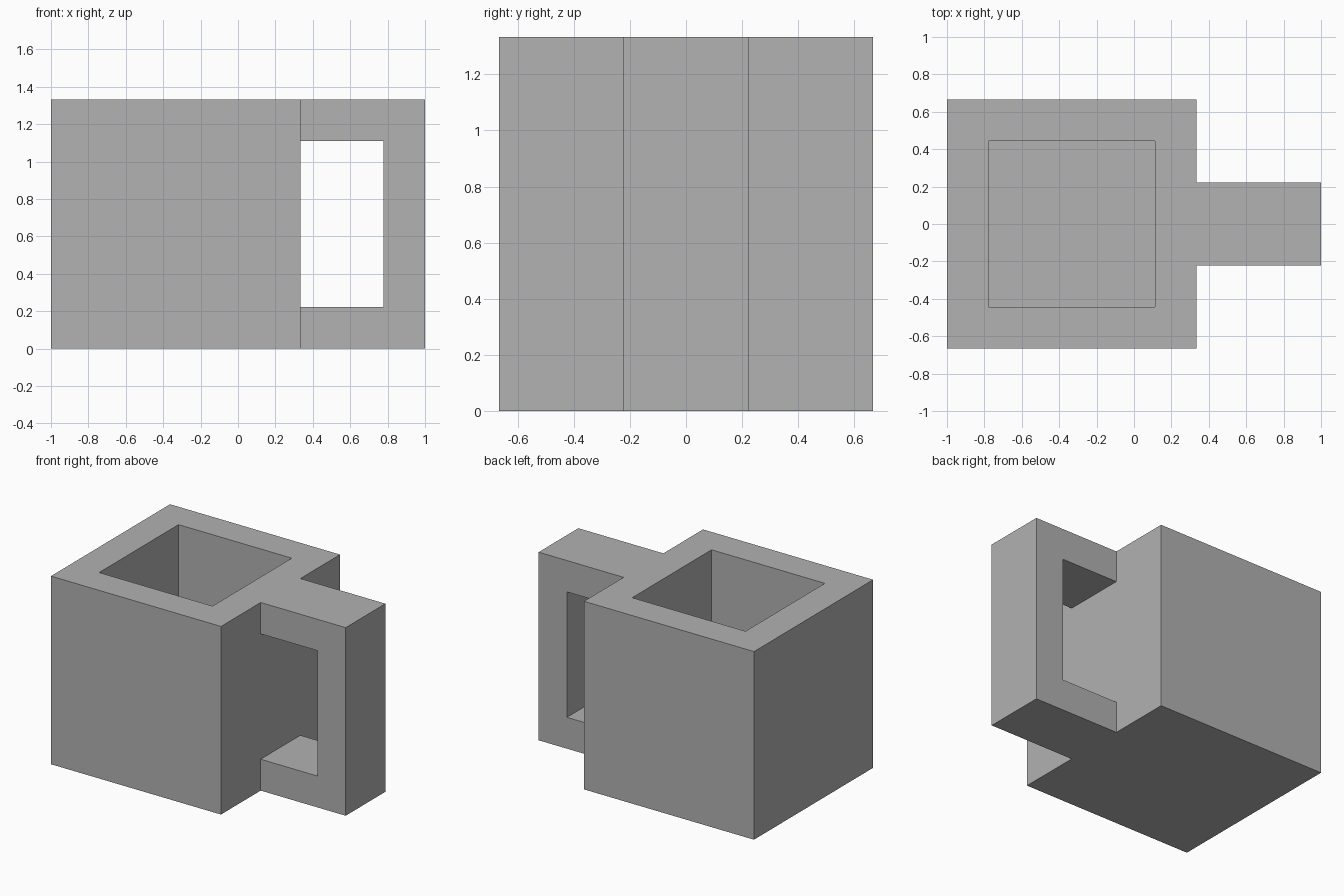
import bpy
import bmesh
from mathutils import Matrix, Vector

default_cube = bpy.data.objects.get("Cube")
if default_cube:
    bpy.data.objects.remove(default_cube, do_unlink=True)

U = 2 / 9            # wall thickness, the module of the whole mug
HEIGHT = 6 * U
BODY_X = -1 + 3 * U  # centre of the square body

grey = bpy.data.materials.new("plain_grey")
grey.use_nodes = True
grey.diffuse_color = (0.445, 0.445, 0.445, 1)
grey.node_tree.nodes["Principled BSDF"].inputs["Base Color"].default_value = grey.diffuse_color


def make_object(name, bm):
    bmesh.ops.recalc_face_normals(bm, faces=bm.faces)
    mesh = bpy.data.meshes.new(name)
    bm.to_mesh(mesh)
    bm.free()
    mesh.materials.append(grey)
    obj = bpy.data.objects.new(name, mesh)
    bpy.context.collection.objects.link(obj)
    return obj


# Square body, hollowed by insetting the top and pushing it down to the floor
bm = bmesh.new()
bmesh.ops.create_cube(bm, size=HEIGHT, matrix=Matrix.Translation((BODY_X, 0, HEIGHT / 2)))
top = max(bm.faces, key=lambda f: f.calc_center_median().z)
bmesh.ops.inset_region(bm, faces=[top], thickness=U, use_even_offset=True)
cavity = bmesh.ops.extrude_discrete_faces(bm, faces=[top])["faces"][0]
bmesh.ops.translate(bm, verts=cavity.verts, vec=(0, 0, U - HEIGHT))
body = make_object("mug", bm)

# C-shaped handle profile, its ends sunk halfway into the body wall
root, inner, outer = 1 - 3.5 * U, 1 - U, 1
profile = [(root, 0), (outer, 0), (outer, HEIGHT), (root, HEIGHT),
           (root, HEIGHT - U), (inner, HEIGHT - U), (inner, U), (root, U)]
bm = bmesh.new()
side = bm.faces.new([bm.verts.new((x, -U, z)) for x, z in profile])
swept = bmesh.ops.extrude_face_region(bm, geom=[side])["geom"]
bmesh.ops.translate(bm, verts=[v for v in swept if isinstance(v, bmesh.types.BMVert)],
                    vec=Vector((0, 2 * U, 0)))
handle = make_object("handle_helper", bm)
handle.hide_render = True

# Fuse body and handle into one seamless solid, then drop the helper
union = body.modifiers.new("join_handle", "BOOLEAN")
union.operation = "UNION"
union.solver = "EXACT"
union.object = handle
bpy.context.view_layer.update()
fused = bpy.data.meshes.new_from_object(body.evaluated_get(bpy.context.evaluated_depsgraph_get()))
body.modifiers.clear()
body.data = fused
fused.name = "mug"
bpy.data.objects.remove(handle, do_unlink=True)

# Merge leftover coplanar faces
bm = bmesh.new()
bm.from_mesh(fused)
bmesh.ops.remove_doubles(bm, verts=bm.verts, dist=0.0001)
bmesh.ops.dissolve_limit(bm, angle_limit=0.01, verts=bm.verts, edges=bm.edges)
bm.to_mesh(fused)
bm.free()
